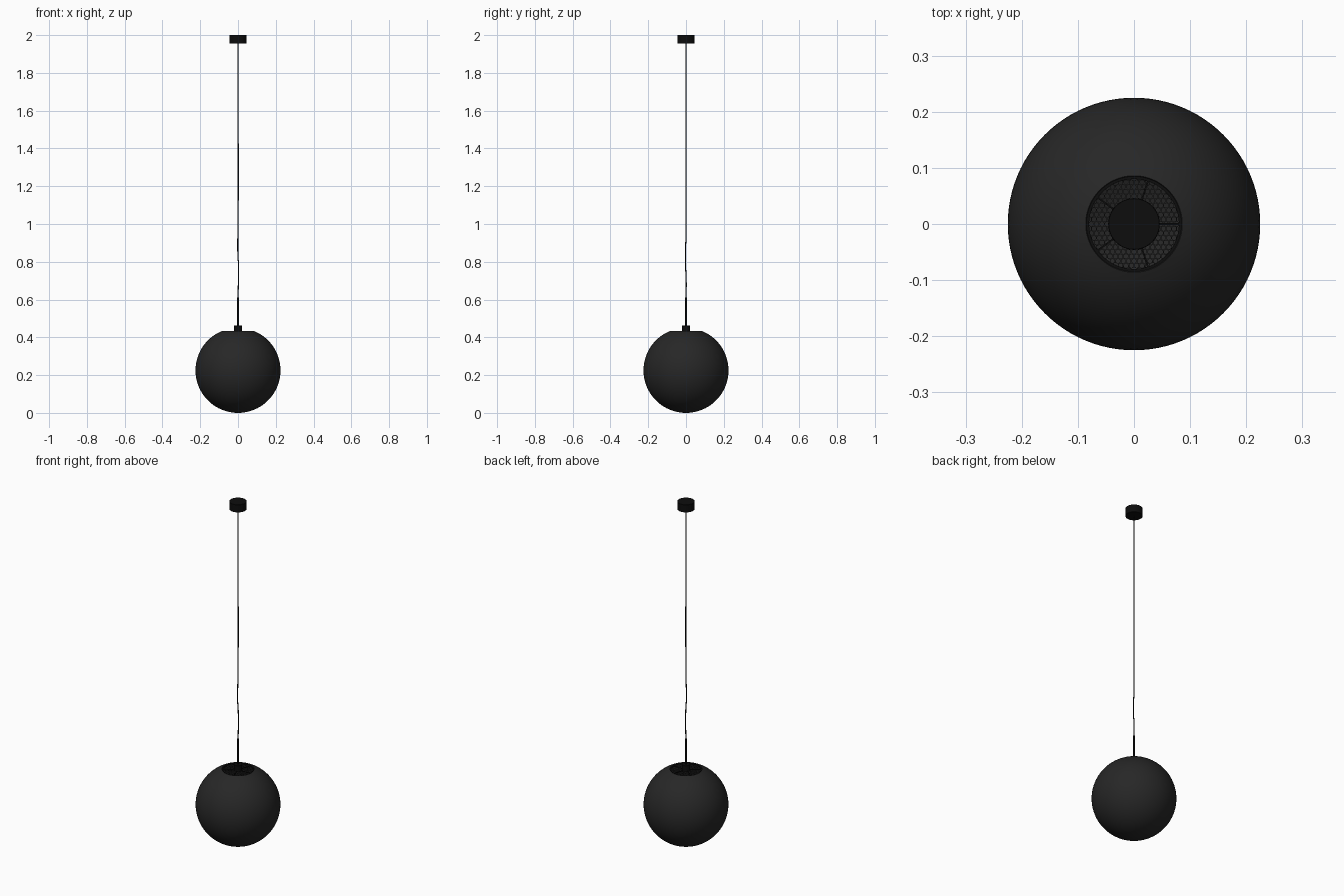
import bpy, bmesh, math
from mathutils import Vector, Matrix

if "Cube" in bpy.data.objects:
    bpy.data.objects.remove(bpy.data.objects["Cube"])


def material(name, v):
    m = bpy.data.materials.new(name)
    m.diffuse_color = (v, v, v, 1)
    m.use_nodes = True
    m.node_tree.nodes["Principled BSDF"].inputs["Base Color"].default_value = m.diffuse_color
    return m


SHADE = material("charcoal", 0.02)
BLACK = material("black", 0.004)


def finish(ob, mat, angle=35):
    ob.data.materials.append(mat)
    bpy.ops.object.select_all(action='DESELECT')
    ob.select_set(True)
    bpy.context.view_layer.objects.active = ob
    bpy.ops.object.shade_smooth_by_angle(angle=math.radians(angle))
    return ob


def from_bmesh(name, bm, mat):
    bmesh.ops.recalc_face_normals(bm, faces=bm.faces)
    me = bpy.data.meshes.new(name)
    bm.to_mesh(me)
    bm.free()
    ob = bpy.data.objects.new(name, me)
    bpy.context.collection.objects.link(ob)
    return finish(ob, mat)


def lathe(name, profile, mat, steps=64):
    """Spin (radius, z) points around the z axis."""
    bm = bmesh.new()
    vs = [bm.verts.new((r, 0, z)) for r, z in profile]
    es = [bm.edges.new(p) for p in zip(vs, vs[1:])]
    bmesh.ops.spin(bm, geom=vs + es, cent=(0, 0, 0), axis=(0, 0, 1),
                   angle=2 * math.pi, steps=steps)
    bmesh.ops.remove_doubles(bm, verts=bm.verts, dist=1e-5)
    return from_bmesh(name, bm, mat)


# Globe shade: outer arc, rim, then inner arc
R, T, OPEN = 0.225, 0.003, 0.086
end = math.pi - math.asin(OPEN / R)
arc = [end * i / 40 for i in range(41)]
outer = [(R * math.sin(a), R - R * math.cos(a)) for a in arc]
inner = [((R - T) * math.sin(a), R - (R - T) * math.cos(a)) for a in reversed(arc)]
lathe("globe_shade", outer + inner, SHADE, 96)

# Honeycomb grille recessed in the opening
bm = bmesh.new()
s = 0.0055
for row in range(-11, 12):
    for col in range(-10, 11):
        c = Vector(((col + (row % 2) / 2) * s * math.sqrt(3), row * s * 1.5, 0.424))
        if 0.02 < math.hypot(c.x, c.y) < 0.081:
            bm.faces.new([bm.verts.new(c + Vector((s * math.sin(k * math.pi / 3),
                          s * math.cos(k * math.pi / 3), 0))) for k in range(6)])
bmesh.ops.remove_doubles(bm, verts=bm.verts, dist=1e-4)
cells = list(bm.faces)
bmesh.ops.inset_individual(bm, faces=cells, thickness=0.0013)
bmesh.ops.delete(bm, geom=cells, context='FACES')
grille = from_bmesh("honeycomb_grille", bm, SHADE)
mod = grille.modifiers.new("thickness", 'SOLIDIFY')
mod.thickness = 0.003
mod.offset = 0

# Grille rim ring and five spokes
lathe("grille_ring", [(0.080, 0.420), (0.085, 0.420), (0.085, 0.429),
                      (0.080, 0.429), (0.080, 0.420)], BLACK)
bm = bmesh.new()
for k in range(5):
    m = (Matrix.Rotation(k * math.tau / 5, 4, 'Z') @ Matrix.Translation((0.051, 0, 0.427))
         @ Matrix.Diagonal((0.064, 0.003, 0.006, 1)))
    bmesh.ops.create_cube(bm, size=1, matrix=m)
from_bmesh("grille_spokes", bm, BLACK)

# Lamp holder, strain relief rod and ceiling canopy
lathe("lamp_holder", [(0, 0.39), (0.022, 0.39), (0.022, 0.461), (0.021, 0.462), (0, 0.462)], BLACK, 32)
lathe("cord_sleeve", [(0, 0.46), (0.005, 0.46), (0.005, 0.61), (0, 0.61)], BLACK, 16)
lathe("ceiling_canopy", [(0, 1.955), (0.045, 1.955), (0.046, 1.956),
                         (0.046, 1.999), (0.045, 2.0), (0, 2.0)], BLACK)

# Cord with a slight waver, as a tube along a path
path = [(0, 0, 0.6), (0.002, 0.001, 0.70), (0.003, -0.002, 0.77), (-0.001, -0.003, 0.85),
        (-0.001, 0, 0.94), (0.001, 0, 1.1), (0.001, 0, 1.5), (0, 0, 1.96)]
cu = bpy.data.curves.new("cord", 'CURVE')
cu.dimensions = '3D'
cu.bevel_depth = 0.003
cu.bevel_resolution = 2
cu.use_fill_caps = True
sp = cu.splines.new('BEZIER')
sp.bezier_points.add(len(path) - 1)
for p, co in zip(sp.bezier_points, path):
    p.co = co
    p.handle_left_type = p.handle_right_type = 'AUTO'
cord = bpy.data.objects.new("cord", cu)
bpy.context.collection.objects.link(cord)
cu.materials.append(BLACK)
